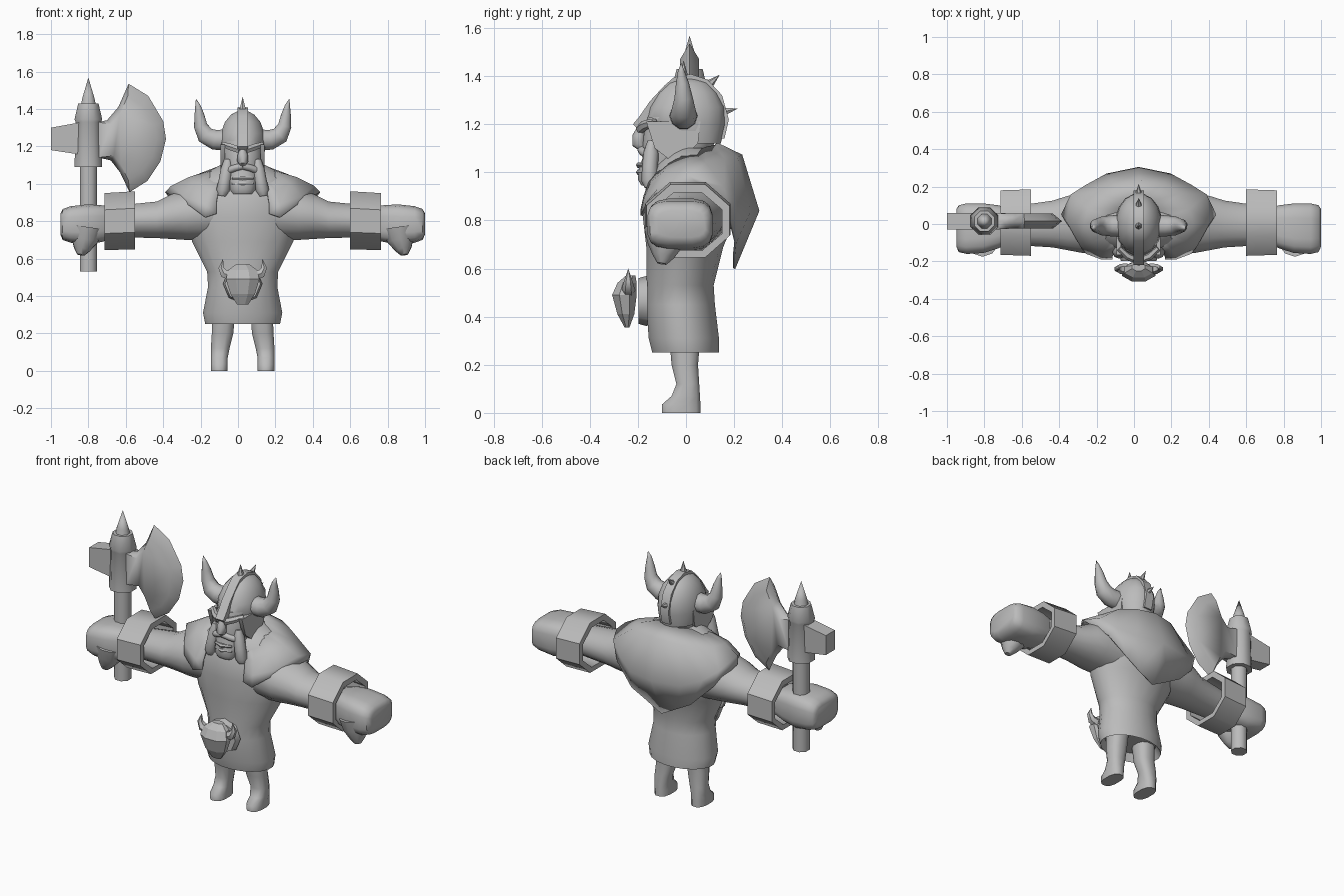
import bpy, bmesh, math
from mathutils import Vector

if "Cube" in bpy.data.objects:
    bpy.data.objects.remove(bpy.data.objects["Cube"])

CENTRE_X = 0.025
SHAFT_X, SHAFT_Y = -0.825, 0.015

clay = bpy.data.materials.new("plain_grey")
clay.use_nodes = True
GREY = (0.5, 0.5, 0.5, 1)
clay.diffuse_color = GREY
clay.node_tree.nodes["Principled BSDF"].inputs["Base Color"].default_value = GREY


def finish(name, bm, mirror=False, angle=52, thick=0):
    bmesh.ops.remove_doubles(bm, verts=bm.verts, dist=0.0005)
    bmesh.ops.recalc_face_normals(bm, faces=bm.faces)
    mesh = bpy.data.meshes.new(name)
    bm.to_mesh(mesh)
    bm.free()
    mesh.materials.append(clay)
    obj = bpy.data.objects.new(name, mesh)
    obj.location.x = CENTRE_X
    bpy.context.collection.objects.link(obj)
    bpy.ops.object.select_all(action="DESELECT")
    obj.select_set(True)
    bpy.context.view_layer.objects.active = obj
    bpy.ops.object.shade_smooth_by_angle(angle=math.radians(angle))
    if mirror:
        obj.modifiers.new("mirror", "MIRROR")
    if thick:
        solid = obj.modifiers.new("thickness", "SOLIDIFY")
        solid.thickness = thick
        solid.offset = 0
    return obj


def skin(name, rings, wrap=False, closed=True, **options):
    """Bridge rows of points; closed rows become loops with end caps."""
    bm = bmesh.new()
    rows = [[bm.verts.new(p) for p in ring] for ring in rings]
    n = len(rows[0])
    pairs = list(zip(rows, rows[1:]))
    if wrap:
        pairs.append((rows[-1], rows[0]))
    for a, b in pairs:
        for i in range(n if closed else n - 1):
            j = (i + 1) % n
            bm.faces.new((a[i], a[j], b[j], b[i]))
    if closed and not wrap:
        bm.faces.new(rows[0])
        bm.faces.new(rows[-1])
    return finish(name, bm, **options)


def loft(name, axis, rows, n=16, power=1.0, **options):
    """Rows are (position, low u, high u, low v, high v) along z or x."""
    def soft(value):
        limit = math.cos(math.pi / n) ** power
        return math.copysign(abs(value) ** power, value) / limit

    rings = []
    for pos, u0, u1, v0, v1 in rows:
        ring = []
        for i in range(n):
            a = 2 * math.pi * (i + 0.5) / n
            u = (u0 + u1) / 2 + (u1 - u0) / 2 * soft(math.cos(a))
            v = (v0 + v1) / 2 + (v1 - v0) / 2 * soft(math.sin(a))
            ring.append((u, v, pos) if axis == "z" else (pos, u, v))
        rings.append(ring)
    return skin(name, rings, **options)


def column(rows):
    """Rows symmetric in x: (z, half width, front y, back y)."""
    return [(z, -w, w, y0, y1) for z, w, y0, y1 in rows]


def turned(rows):
    """Round rows about the axe shaft: (z, radius)."""
    return [(z, SHAFT_X - r, SHAFT_X + r, SHAFT_Y - r, SHAFT_Y + r) for z, r in rows]


def tube(name, path, n=10, **options):
    """Tapered tube through (x, y, z, radius) points."""
    pts = [Vector(p[:3]) for p in path]
    rings = []
    for i, p in enumerate(pts):
        t = (pts[min(i + 1, len(pts) - 1)] - pts[max(i - 1, 0)]).normalized()
        ref = Vector((1, 0, 0)) if abs(t.y) > 0.8 else Vector((0, 1, 0))
        u = (ref - t * ref.dot(t)).normalized()
        v = t.cross(u)
        turns = [2 * math.pi * k / n for k in range(n)]
        rings.append([p + (u * math.cos(a) + v * math.sin(a)) * path[i][3] for a in turns])
    return skin(name, rings, **options)


def prism(name, outline, x0, x1, **options):
    return skin(name, [[(x, y, z) for y, z in outline] for x in (x0, x1)], **options)


# Body: tunic with a hollow hem, legs, arms, cuffs and fists
loft("tunic", "z", column([
    (.3, .17, -.12, .11), (.25, .2, -.14, .137), (.31, .212, -.155, .137),
    (.45, .185, -.165, .12), (.53, .19, -.165, .115), (.69, .27, -.165, .155),
    (.82, .3, -.18, .21), (.95, .3, -.165, .225), (1.03, .25, -.125, .19),
    (1.1, .12, -.06, .11)]), n=20)
loft("leg", "z", [
    (0, .08, .17, -.1, .06), (.035, .08, .17, -.1, .06), (.07, .08, .17, -.06, .058),
    (.12, .07, .17, -.04, .055), (.2, .05, .165, -.06, .05),
    (.32, .04, .16, -.07, .06)], n=12, power=.8, mirror=True)
loft("arm", "x", [
    (.12, -.15, .18, .69, 1.02), (.3, -.155, .165, .7, .965), (.38, -.14, .15, .705, .945),
    (.46, -.125, .125, .71, .905), (.7, -.11, .09, .715, .88)], mirror=True)
loft("cuff", "x", [
    (.575, -.17, .185, .65, .96), (.74, -.165, .18, .645, .95),
    (.74, -.135, .15, .675, .915), (.575, -.135, .15, .68, .925)],
    n=8, wrap=True, mirror=True, angle=46)
loft("fist", "x", [
    (.68, -.09, .08, .71, .87), (.75, -.13, .1, .69, .885), (.83, -.155, .11, .675, .89),
    (.92, -.16, .11, .685, .88), (.962, -.15, .1, .7, .865),
    (.975, -.12, .08, .73, .84)], power=.55, mirror=True)
tube("curled_fingers", [(.835, -.085, .77, .09), (.845, -.085, .7, .075),
                        (.86, -.095, .65, .045), (.865, -.1, .62, .02)], mirror=True)

# Ragged cape: each column runs from the neck to the hem, back to front
half_cape = [
    [(0, .125, 1.12), (0, .23, 1.07), (0, .3, .84), (0, .2, .6)],
    [(.06, .12, 1.11), (.13, .21, 1.06), (.17, .265, .84), (.11, .2, .66)],
    [(.1, .08, 1.1), (.22, .16, 1.05), (.28, .205, .88), (.2, .205, .71)],
    [(.13, .03, 1.08), (.27, .08, 1.035), (.36, .155, .94), (.32, .175, .83)],
    [(.14, -.02, 1.07), (.29, 0, 1.03), (.38, .01, .985), (.41, .05, .955)],
    [(.13, -.06, 1.05), (.25, -.09, 1), (.31, -.115, .93), (.28, -.155, .88)],
    [(.11, -.09, 1.03), (.18, -.14, .96), (.2, -.17, .89), (.2, -.185, .82)],
    [(.09, -.1, 1.03), (.13, -.15, .96), (.14, -.172, .9), (.14, -.185, .84)]]
skin("cape", half_cape, closed=False, mirror=True, thick=.01, angle=65)

# Head, helmet and face
loft("face", "z", column([
    (.945, .055, -.185, -.1), (.97, .07, -.2, -.06), (1.02, .085, -.195, .03),
    (1.06, .095, -.18, .07), (1.1, .105, -.18, .11), (1.16, .11, -.175, .13),
    (1.23, .105, -.16, .13)]), power=.85)
loft("helmet", "z", column([
    (1.12, .105, -.08, .145), (1.2, .125, -.165, .162), (1.27, .117, -.15, .16),
    (1.33, .095, -.115, .13), (1.37, .062, -.075, .095), (1.392, .02, -.02, .04)]))
prism("cheek_guard", [(-.165, 1.21), (-.13, 1.1), (-.04, 1.03), (.05, 1.12), (.06, 1.21)],
      .095, .118, mirror=True)
prism("helmet_crest", [
    (-.19, 1.17), (-.22, 1.2), (-.195, 1.23), (-.15, 1.295), (-.09, 1.36), (-.05, 1.395),
    (.02, 1.408), (.09, 1.385), (.15, 1.32), (.178, 1.22), (.16, 1.14)], -.028, .028, angle=40)
spikes = {"top": [(0, -.01, 1.39, .022), (0, -.01, 1.465, 0)],
          "rear": [(0, .09, 1.36, .022), (0, .14, 1.405, 0)],
          "back": [(0, .15, 1.25, .022), (0, .215, 1.265, 0)]}
for place, path in spikes.items():
    tube(place + "_crest_spike", path, n=6)
tube("helmet_horn", [
    (.08, -.01, 1.235, .06), (.15, -.01, 1.235, .056), (.2, -.01, 1.26, .05),
    (.225, -.01, 1.31, .038), (.232, -.015, 1.37, .027), (.24, -.02, 1.42, .014),
    (.25, -.02, 1.455, 0)], mirror=True)
tube("brow", [(.015, -.19, 1.18, .02), (.06, -.172, 1.195, .02), (.105, -.13, 1.21, .015)],
     n=6, mirror=True)
tube("nose", [(0, -.18, 1.19, .018), (0, -.195, 1.15, .028), (0, -.195, 1.12, .03),
              (0, -.175, 1.095, .015)], n=8)
tube("moustache", [(0, -.185, 1.095, .018), (.04, -.178, 1.085, .018),
                   (.08, -.15, 1.07, .02)], n=8, mirror=True)
tube("beard_braid", [
    (.078, -.14, 1.13, .02), (.085, -.145, 1.08, .032), (.095, -.15, 1.02, .033),
    (.105, -.15, .965, .036), (.11, -.15, .935, .022)], n=8, mirror=True)
for height, part in ((1.03, "upper_lip"), (1, "lower_lip")):
    tube(part, [(-.055, -.175, height, .008), (0, -.195, height, .013),
                (.055, -.175, height, .008)], n=6)

# Belt buckle: horned skull in front of an eight-sided disc
skin("buckle_disc", [[(r * math.sin(k * math.pi / 4), y, .465 + r * math.cos(k * math.pi / 4))
                      for k in range(8)] for y, r in ((-.16, .105), (-.198, .095))])
loft("buckle_skull", "z", column([
    (.355, .03, -.255, -.235), (.41, .065, -.285, -.215), (.49, .09, -.307, -.205),
    (.54, .075, -.285, -.205), (.57, .035, -.25, -.21)]), n=8, angle=10)
tube("buckle_horn", [(.06, -.24, .51, .03), (.1, -.24, .52, .026), (.115, -.24, .55, .017),
                     (.105, -.24, .6, 0)], n=6, mirror=True)

# Axe: shaft, socket with spike, hammer and blade
loft("axe_shaft", "z", turned([(.53, .046), (1.12, .046)]), n=8)
loft("axe_socket", "z", turned([(1.09, .074), (1.33, .068), (1.345, .074), (1.43, .054)]), n=8)
loft("axe_spike", "z", turned([(1.42, .04), (1.46, .032), (1.568, 0)]), n=8)
loft("axe_hammer", "x", [(-1.025, -.03, .06, 1.18, 1.3), (-.86, -.03, .06, 1.155, 1.33)], n=4)

ROOT_X = -.77
blade_outline = [
    (ROOT_X, 1.33), (-.725, 1.34), (-.665, 1.41), (-.61, 1.535), (-.505, 1.47),
    (-.425, 1.335), (-.41, 1.24), (-.44, 1.12), (-.51, 1.015), (-.605, .955),
    (-.655, 1.06), (-.705, 1.125), (ROOT_X, 1.14)]


def blade_ring(side):
    ring = []
    for x, z in blade_outline:
        at_root = x == ROOT_X
        shrink = 0 if at_root else .22 * abs(side)
        ring.append((x + (-.63 - x) * shrink, SHAFT_Y + side * (.045 if at_root else .04),
                     z + (1.237 - z) * shrink))
    return ring


skin("axe_blade", [blade_ring(side) for side in (-1, 0, 1)], angle=60)
